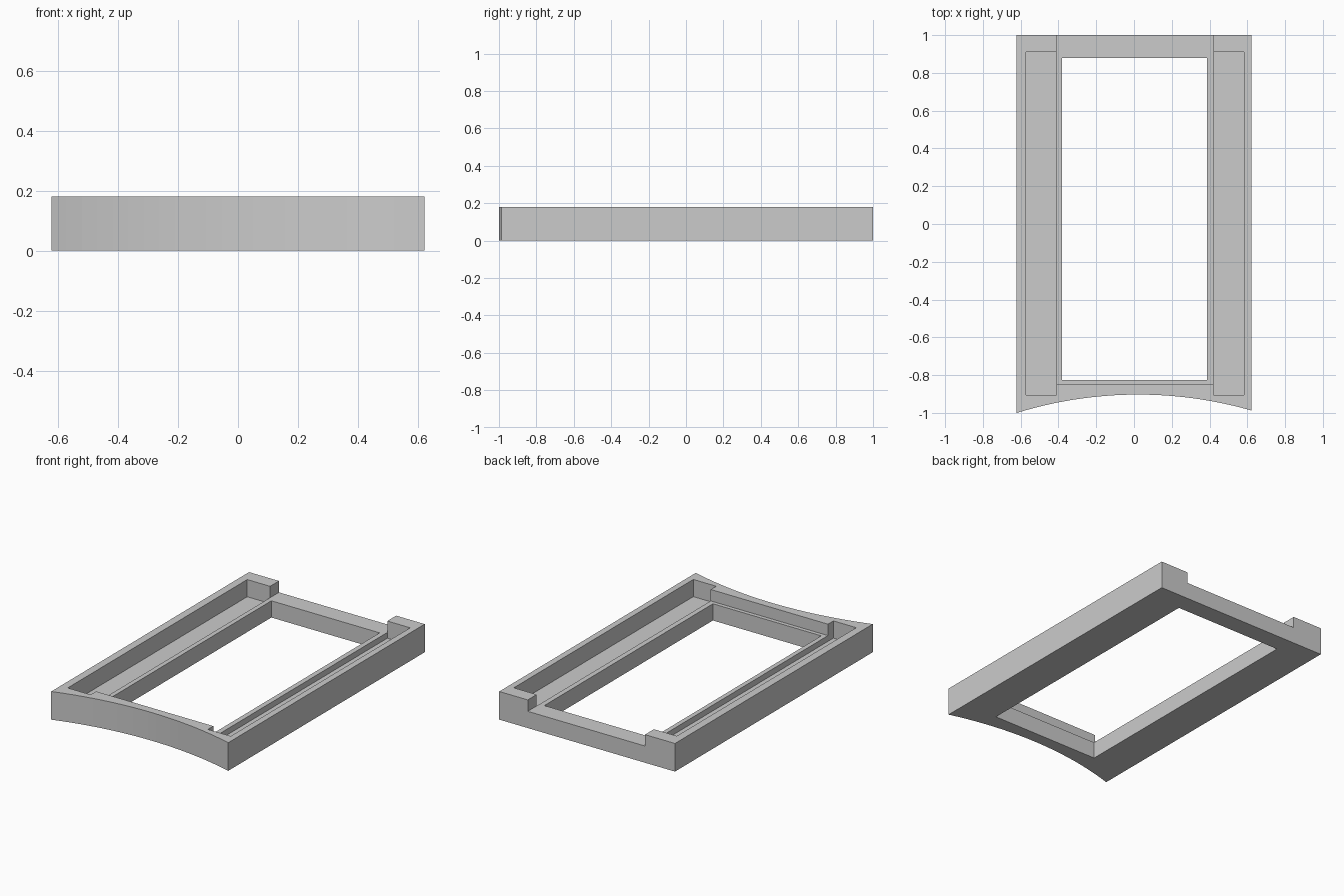
import bpy
import bmesh
import math

cube = bpy.data.objects.get("Cube")
if cube:
    bpy.data.objects.remove(cube, do_unlink=True)

HEIGHT, SHELF_Z, CHANNEL_Z = 0.18, 0.107, 0.07
LIP_LEFT, LIP_RIGHT = 0.42, -0.41

grey = bpy.data.materials.new("plain grey")
grey.use_nodes = True
COLOUR = (0.6, 0.6, 0.6, 1)
grey.diffuse_color = COLOUR
grey.node_tree.nodes["Principled BSDF"].inputs["Base Color"].default_value = COLOUR


def prism(name, outline, z0, z1):
    """Extrude a flat outline between two heights."""
    bm = bmesh.new()
    base = bm.faces.new([bm.verts.new((x, y, z0)) for x, y in outline])
    top = bmesh.ops.extrude_face_region(bm, geom=[base])["geom"]
    for v in top:
        if isinstance(v, bmesh.types.BMVert):
            v.co.z = z1
    bmesh.ops.recalc_face_normals(bm, faces=bm.faces)
    mesh = bpy.data.meshes.new(name)
    bm.to_mesh(mesh)
    bm.free()
    mesh.materials.append(grey)
    obj = bpy.data.objects.new(name, mesh)
    bpy.context.collection.objects.link(obj)
    return obj


def cut(body, name, x0, x1, y0, y1, z0, z1=0.3):
    """Cut a box-shaped pocket out of the body."""
    box = prism(name, [(x0, y0), (x1, y0), (x1, y1), (x0, y1)], z0, z1)
    box.hide_render = True
    mod = body.modifiers.new(name, "BOOLEAN")
    mod.operation, mod.solver, mod.object = "DIFFERENCE", "EXACT", box
    bpy.context.view_layer.objects.active = body
    bpy.ops.object.modifier_apply(modifier=name)
    bpy.data.objects.remove(box, do_unlink=True)


# Frame body with a shallow concave front
HALF, RADIUS, ARC_X, ARC_Y, STEPS = 0.622, 2.175, 0.022, -0.903, 24
a0 = math.asin((-HALF - ARC_X) / RADIUS)
a1 = math.asin((HALF - ARC_X) / RADIUS)
angles = [a0 + (a1 - a0) * i / STEPS for i in range(STEPS + 1)]
outline = [(ARC_X + RADIUS * math.sin(a), ARC_Y - RADIUS * (1 - math.cos(a)))
           for a in angles]
outline += [(HALF, 1), (-HALF, 1)]
frame = prism("frame", outline, 0, HEIGHT)

# Recessed shelf open at the back, two side channels, and the through window
cut(frame, "shelf_cutter", LIP_RIGHT, LIP_LEFT, -0.85, 1.2, SHELF_Z)
cut(frame, "left_channel_cutter", LIP_LEFT, 0.582, -0.905, 0.91, CHANNEL_Z)
cut(frame, "right_channel_cutter", -0.572, LIP_RIGHT, -0.905, 0.91, CHANNEL_Z)
cut(frame, "window_cutter", -0.38, 0.387, -0.825, 0.88, -0.1)
